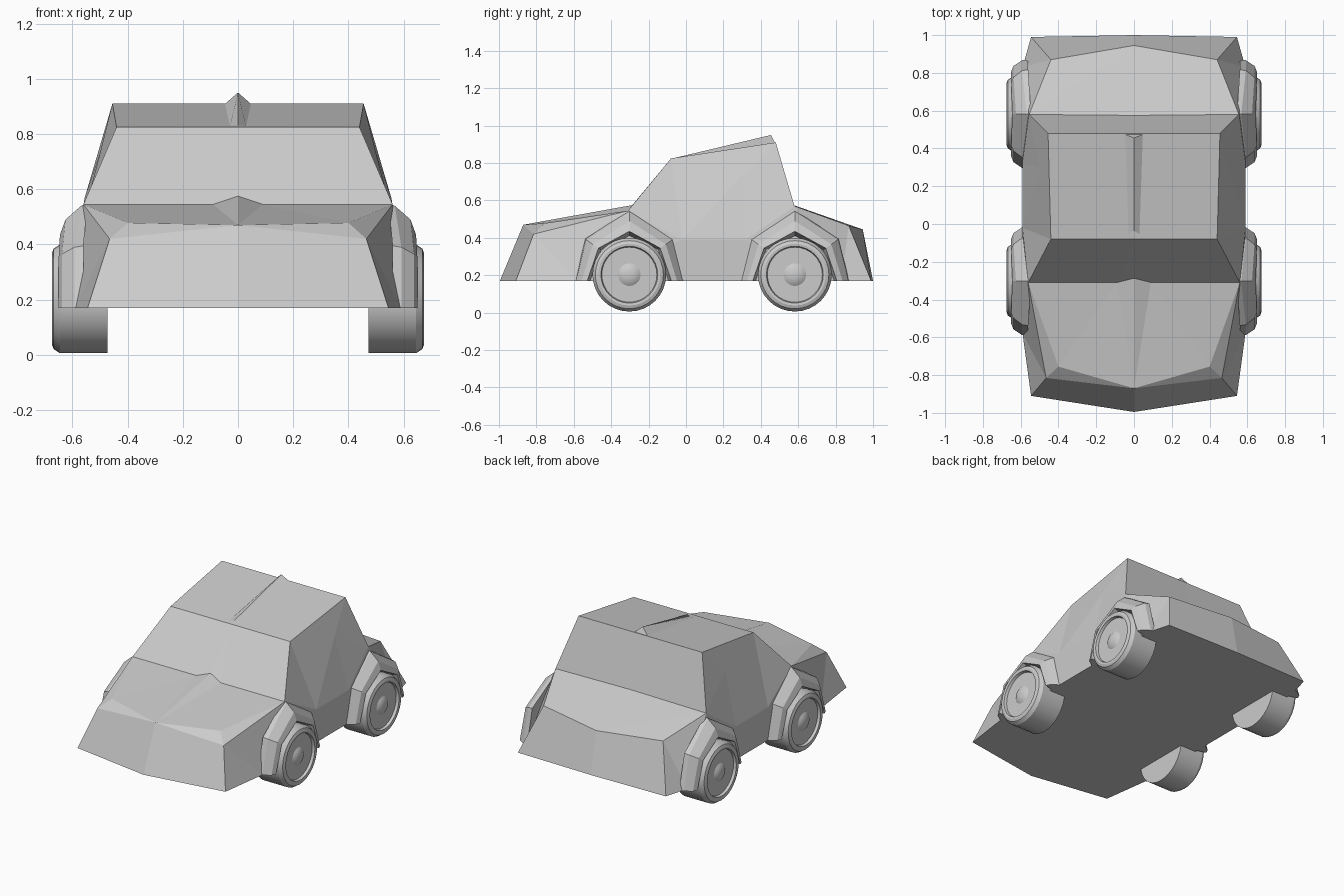
import bpy, bmesh, math

if "Cube" in bpy.data.objects:
    bpy.data.objects.remove(bpy.data.objects["Cube"])


def make(name, verts, faces, mirror=False):
    me = bpy.data.meshes.new(name)
    me.from_pydata(verts, [], faces)
    bm = bmesh.new()
    bm.from_mesh(me)
    if mirror:
        geom = bm.verts[:] + bm.edges[:] + bm.faces[:]
        bmesh.ops.mirror(bm, geom=geom, axis='X', merge_dist=0.0005)
        bmesh.ops.remove_doubles(bm, verts=bm.verts[:], dist=0.0005)
    bmesh.ops.recalc_face_normals(bm, faces=bm.faces[:])
    bm.to_mesh(me)
    bm.free()
    ob = bpy.data.objects.new(name, me)
    bpy.context.collection.objects.link(ob)
    return ob


# Body shell: right half as named corner points, mirrored across x = 0
P = {
    # floor outline, front to back
    'a': (0, -.995, .17), 'b': (.545, -.91, .17), 'c': (.59, -.58, .17),
    'y': (.59, 0, .17), 'z': (.59, .3, .17), 'd': (.59, .83, .17),
    'e': (.545, .99, .17), 'f': (0, 1, .17),
    # hood and cowl
    'g': (0, -.87, .47), 'h': (.40, -.755, .478), 'i': (.465, -.815, .42),
    'j': (0, -.287, .575), 'k': (.09, -.31, .545), 'l': (.56, -.31, .545),
    # roof
    'm': (.44, -.08, .825), 'n': (0, -.08, .825),
    'o': (.455, .48, .91), 'p': (0, .48, .91),
    # trunk
    'q': (.555, .58, .57), 'r': (0, .575, .575),
    's': (.44, .87, .465), 't': (0, .945, .445),
    # door bulge
    'u': (.59, -.02, .39), 'v': (.59, .32, .39), 'w': (.50, .3, .73),
}
FACES = ("abig gih ghk gkj hlk hil ibc icl kjn klmn cul cyu uyzv zdv vdq "
         "lum uvw uwm vqw qow wom mopn qrpo qst qtr qds des efts abcyzdef").split()
keys = list(P)
make("body", list(P.values()), [[keys.index(ch) for ch in f] for f in FACES], True)

# Raised rib along the roof
make("roof_rib",
     [(-.03, -.07, .825), (.03, -.07, .825), (.048, .475, .908),
      (-.048, .475, .908), (0, .455, .95), (0, -.06, .826)],
     [(0, 1, 2, 3), (0, 5, 4, 3), (1, 2, 4, 5), (3, 4, 2), (0, 1, 5)])

# Wheel arch rings: (foot half-width, shoulder half-width, shoulder z, peak z, x side, x peak)
RINGS = [(.29, .235, .395, .548, .56, .545), (.285, .23, .39, .54, .592, .568),
         (.255, .195, .365, .49, .638, .625), (.225, .165, .345, .435, .65, .645),
         (.205, .15, .335, .41, .57, .57)]


def wheel_arch(name, y):
    verts = []
    for foot, sh, zs, zp, xs, xp in RINGS:
        verts += [(xs, y - foot, .17), (xs, y - sh, zs), (xp, y, zp),
                  (xs, y + sh, zs), (xs, y + foot, .17)]
    n = len(RINGS)
    faces = [(r * 5 + k, r * 5 + k + 1, (r + 1) % n * 5 + k + 1, (r + 1) % n * 5 + k)
             for r in range(n) for k in range(4)]
    faces += [[r * 5 for r in range(n)], [r * 5 + 4 for r in range(n)]]
    make(name, verts, faces, True)


# Wheel: lathe profile (x, radius) around the axle
PROFILE = [(.472, .197), (.645, .197), (.668, .182), (.674, .165), (.672, .152),
           (.655, .147), (.655, .06), (.665, .045), (.672, .02)]
SEG = 32


def wheel(name, y, side):
    verts = [(side * x, y + r * math.cos(2 * math.pi * k / SEG),
              .203 + r * math.sin(2 * math.pi * k / SEG))
             for x, r in PROFILE for k in range(SEG)]
    faces = [(r * SEG + k, r * SEG + (k + 1) % SEG,
              (r + 1) * SEG + (k + 1) % SEG, (r + 1) * SEG + k)
             for r in range(len(PROFILE) - 1) for k in range(SEG)]
    last = (len(PROFILE) - 1) * SEG
    faces += [list(range(SEG)), list(range(last, last + SEG))]
    ob = make(name, verts, faces)
    bpy.context.view_layer.objects.active = ob
    ob.select_set(True)
    bpy.ops.object.shade_smooth_by_angle(angle=math.radians(25))
    ob.select_set(False)


for end, y in (("front", -.303), ("rear", .582)):
    wheel_arch(end + "_wheel_arches", y)
    for label, side in (("right", 1), ("left", -1)):
        wheel(f"{end}_{label}_wheel", y, side)
